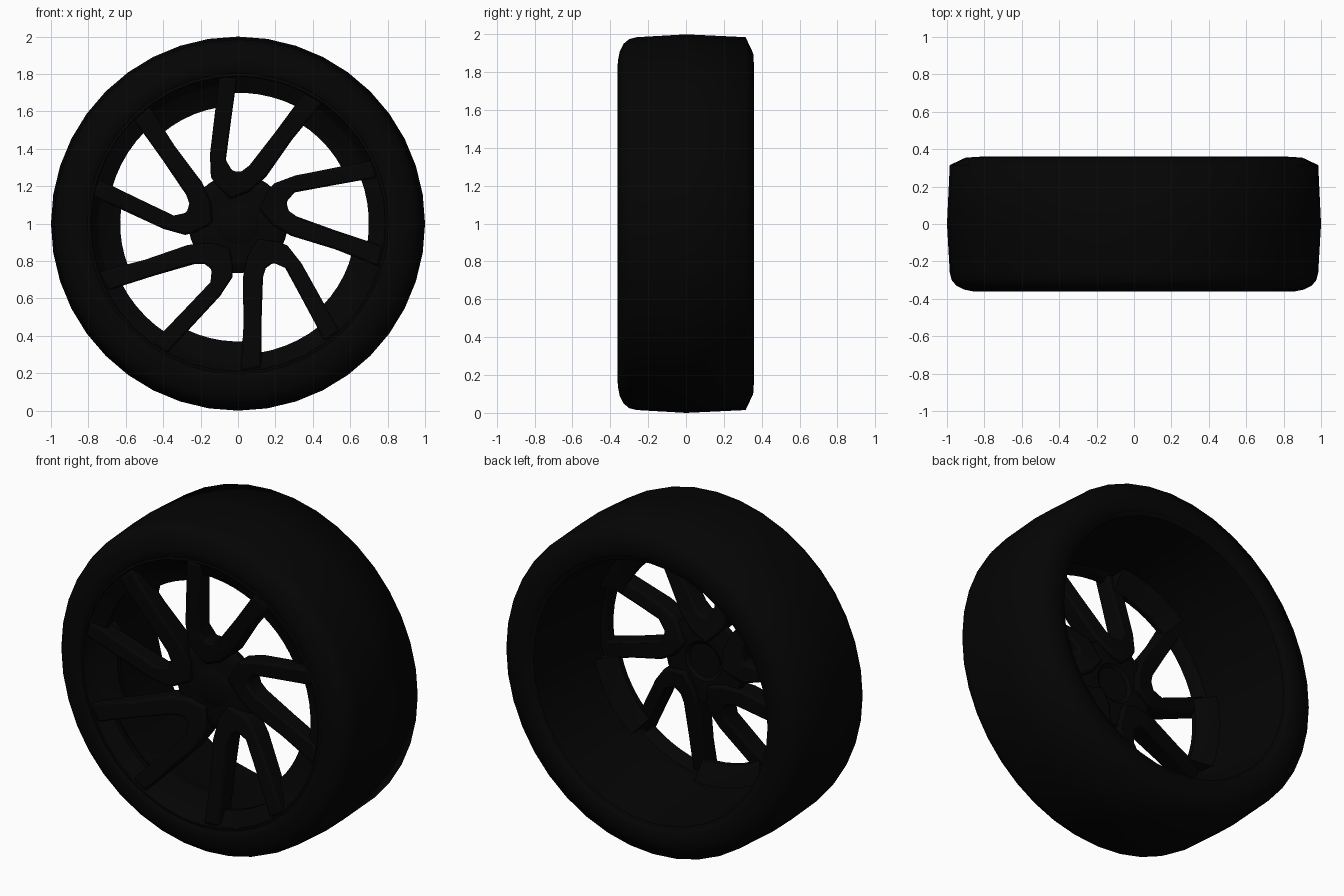
import bpy, bmesh, math

cube = bpy.data.objects.get("Cube")
if cube:
    bpy.data.objects.remove(cube, do_unlink=True)

# One near-black colour for rubber and alloy
black = bpy.data.materials.new("near black")
black.use_nodes = True
black.diffuse_color = (0.0013, 0.0013, 0.0013, 1)
black.node_tree.nodes["Principled BSDF"].inputs["Base Color"].default_value = black.diffuse_color


def finish(name, bm, angle=35, bevel=0):
    """Turn a bmesh into a shaded object."""
    bmesh.ops.recalc_face_normals(bm, faces=bm.faces)
    mesh = bpy.data.meshes.new(name)
    bm.to_mesh(mesh)
    bm.free()
    mesh.materials.append(black)
    obj = bpy.data.objects.new(name, mesh)
    bpy.context.collection.objects.link(obj)
    if bevel:
        mod = obj.modifiers.new("soft edges", "BEVEL")
        mod.width = bevel
        mod.segments = 2
        mod.limit_method = "ANGLE"
        mod.angle_limit = math.radians(40)
    bpy.ops.object.select_all(action="DESELECT")
    obj.select_set(True)
    bpy.context.view_layer.objects.active = obj
    bpy.ops.object.shade_smooth_by_angle(angle=math.radians(angle))


def lathe(name, profile, steps=40, start=0, span=360, angle=35):
    """Sweep a closed (radius, y) profile around the axle."""
    bm = bmesh.new()
    full = span == 360
    rings = []
    for i in range(steps if full else steps + 1):
        a = math.radians(start + span * i / steps)
        rings.append([bm.verts.new((r * math.cos(a), y, 1 + r * math.sin(a))) for r, y in profile])
    n = len(profile)
    for i in range(steps):
        a, b = rings[i], rings[(i + 1) % len(rings)]
        for j in range(n):
            k = (j + 1) % n
            bm.faces.new((a[j], a[k], b[k], b[j]))
    if not full:
        bm.faces.new(rings[0])
        bm.faces.new(rings[-1])
    bmesh.ops.remove_doubles(bm, verts=bm.verts, dist=0.0001)
    finish(name, bm, angle)


# Tyre: crowned tread, round front shoulder, chamfered back shoulder
lathe("tyre", [
    (0.79, -0.34), (0.81, -0.362), (0.86, -0.36), (0.91, -0.35), (0.95, -0.33),
    (0.975, -0.3), (0.985, -0.26), (1.0, 0), (0.985, 0.315), (0.9, 0.355),
    (0.82, 0.36), (0.795, 0.34), (0.8, 0)], angle=70)

# Rim barrel: narrow front lip, tapering gently from the open back
lathe("rim_barrel", [
    (0.81, -0.355), (0.79, -0.358), (0.78, -0.335), (0.735, -0.285), (0.735, -0.2),
    (0.745, -0.1), (0.765, 0.1), (0.785, 0.34), (0.81, 0.35), (0.81, 0)])

# Hub disc with a low cap and a hollow back
lathe("hub", [
    (0, -0.24), (0.2, -0.24), (0.25, -0.225), (0.265, -0.21), (0.255, -0.175),
    (0.2, -0.165), (0.12, -0.165), (0.1, -0.18), (0, -0.18)])
lathe("centre_cap", [(0, -0.253), (0.09, -0.25), (0.11, -0.24), (0.11, -0.2), (0, -0.2)], 30)

# Outline of one V-shaped spoke pair, in the wheel plane around the axle
V_OUTLINE = [
    (-0.1, 0.785), (-0.125, 0.58), (-0.15, 0.37), (-0.145, 0.25), (-0.12, 0.21),
    (-0.04, 0.13), (0.06, 0.17), (0.15, 0.25), (0.29, 0.45), (0.45, 0.645),
    (0.355, 0.7), (0.2, 0.49), (0.06, 0.31), (0.02, 0.28), (-0.03, 0.28),
    (-0.065, 0.34), (-0.04, 0.53), (-0.005, 0.785)]


def spoke_pair(name, turn):
    """Extrude the V, leaning forward towards the rim and thicker at the hub."""
    bm = bmesh.new()
    c, s = math.cos(turn), math.sin(turn)
    verts = []
    for x, z in V_OUTLINE:
        y = -0.27 - 0.145 * (math.hypot(x, z) - 0.2)
        verts.append(bm.verts.new((x * c - z * s, y, 1 + x * s + z * c)))
    face = bm.faces.new(verts)
    out = bmesh.ops.extrude_face_region(bm, geom=[face], use_keep_orig=True)
    for v in out["geom"]:
        if isinstance(v, bmesh.types.BMVert):
            v.co.y += 0.14 - 0.05 * math.hypot(v.co.x, v.co.z - 1)
    bmesh.ops.triangulate(bm, faces=[f for f in bm.faces if len(f.verts) > 4])
    finish(name, bm, 40, 0.014)


# Five spoke pairs, with a shallow web inside each and a deep one between them
for i in range(5):
    deg = 72 * i
    spoke_pair(f"spoke_pair_{i + 1}", math.radians(deg))
    lathe(f"shallow_web_{i + 1}", [(0.785, -0.352), (0.7, -0.305), (0.7, -0.28), (0.74, -0.22), (0.785, -0.2)],
          6, deg + 57, 36)
    lathe(f"deep_web_{i + 1}", [(0.785, -0.338), (0.75, -0.3), (0.63, -0.255), (0.63, -0.225), (0.74, -0.15), (0.785, -0.14)],
          6, deg + 94, 36)
